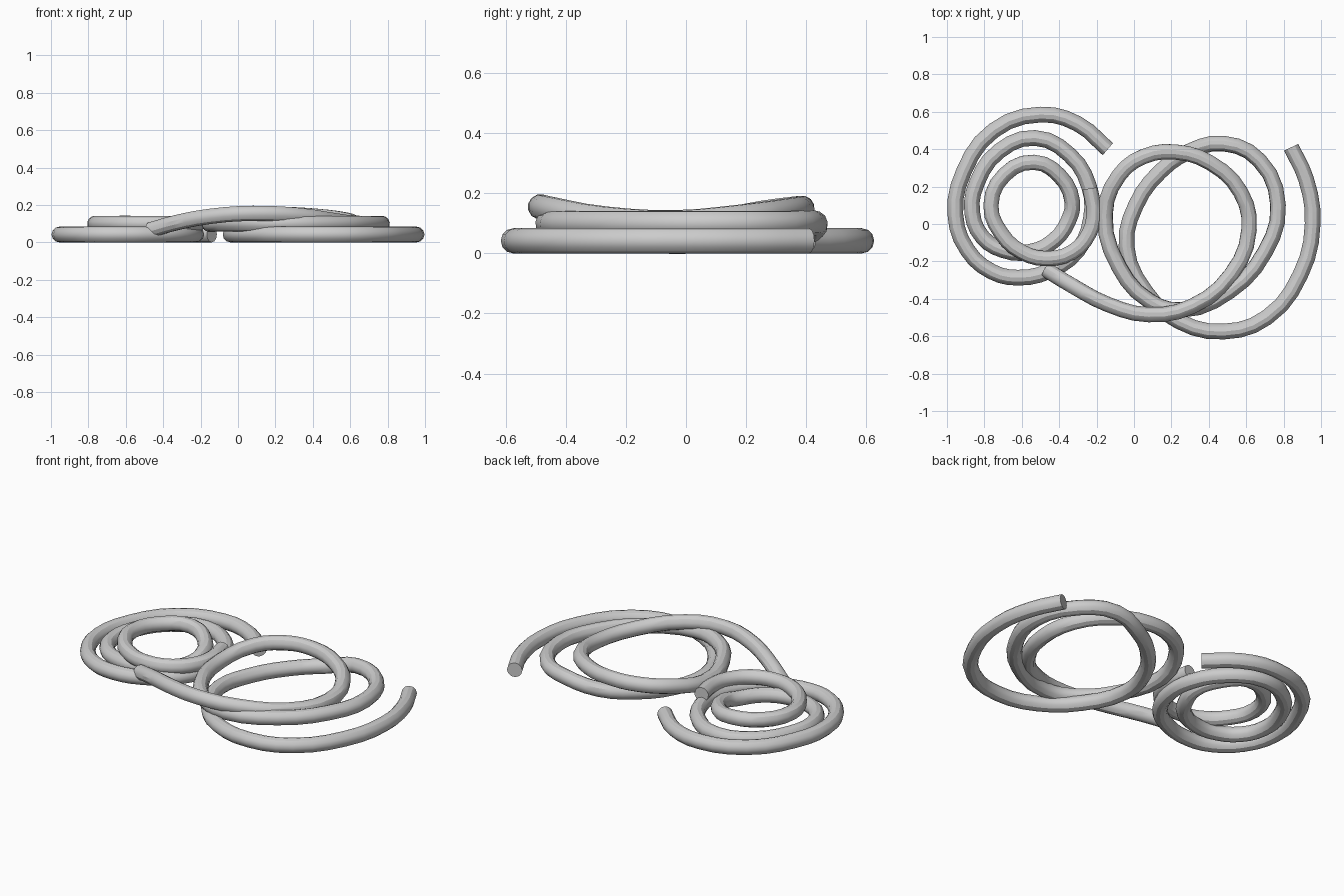
import bpy

RADIUS = 0.042


def rope(name, points):
    """Smooth round tube through the given path points, converted to a mesh."""
    curve = bpy.data.curves.new(name, 'CURVE')
    curve.dimensions = '3D'
    curve.resolution_u = 3
    curve.bevel_depth = RADIUS
    curve.bevel_resolution = 4
    curve.use_fill_caps = True
    spline = curve.splines.new('BEZIER')
    spline.bezier_points.add(len(points) - 1)
    for bp, co in zip(spline.bezier_points, points):
        bp.co = co
        bp.handle_left_type = bp.handle_right_type = 'AUTO'
    obj = bpy.data.objects.new(name, curve)
    bpy.context.collection.objects.link(obj)
    bpy.ops.object.select_all(action='DESELECT')
    bpy.context.view_layer.objects.active = obj
    obj.select_set(True)
    bpy.ops.object.convert(target='MESH')
    bpy.ops.object.shade_smooth_by_angle()
    return bpy.context.object


def at(z, *xy):
    """Lay flat path points at one height."""
    return [(x, y, z) for x, y in xy]


# Small coil: two turns on the ground, then a third lying on top
small = at(0.042,
           (-0.14, 0.40), (-0.30, 0.535), (-0.50, 0.585), (-0.75, 0.50),
           (-0.91, 0.28), (-0.955, 0.05), (-0.89, -0.14), (-0.76, -0.255),
           (-0.62, -0.287), (-0.45, -0.25), (-0.30, -0.14), (-0.23, 0.03),
           (-0.24, 0.20), (-0.345, 0.37), (-0.53, 0.46), (-0.72, 0.39),
           (-0.84, 0.22), (-0.865, 0.06), (-0.81, -0.07), (-0.70, -0.14),
           (-0.56, -0.15), (-0.43, -0.09), (-0.35, 0.02))
small += at(0.06, (-0.33, 0.12)) + at(0.08, (-0.40, 0.26))
small += at(0.10,
            (-0.535, 0.33), (-0.69, 0.265), (-0.765, 0.10), (-0.71, -0.05),
            (-0.60, -0.15), (-0.47, -0.185), (-0.33, -0.15), (-0.24, -0.05),
            (-0.215, 0.06), (-0.235, 0.19))
rope("small_coil_rope", small)

# Large coil: ground turn, middle turn, then a sagging top turn and loose tail
large = at(0.042,
           (0.84, 0.41), (0.92, 0.24), (0.955, 0.0), (0.89, -0.27),
           (0.71, -0.50), (0.48, -0.575), (0.24, -0.52), (0.06, -0.36),
           (-0.04, -0.12), (0.01, 0.10))
large += at(0.05, (0.14, 0.28)) + at(0.065, (0.30, 0.39))
large += at(0.10,
            (0.48, 0.43), (0.67, 0.34), (0.77, 0.10), (0.70, -0.15),
            (0.51, -0.36), (0.25, -0.46), (0.08, -0.41), (-0.08, -0.23),
            (-0.155, 0.05))
large += [(-0.08, 0.26, 0.135), (0.05, 0.36, 0.148), (0.22, 0.385, 0.15),
          (0.41, 0.325, 0.14), (0.57, 0.17, 0.12), (0.615, -0.03, 0.103),
          (0.52, -0.27, 0.115), (0.31, -0.44, 0.145), (0.08, -0.485, 0.155),
          (-0.14, -0.43, 0.14), (-0.33, -0.33, 0.105), (-0.47, -0.245, 0.065)]
rope("large_coil_rope", large)
